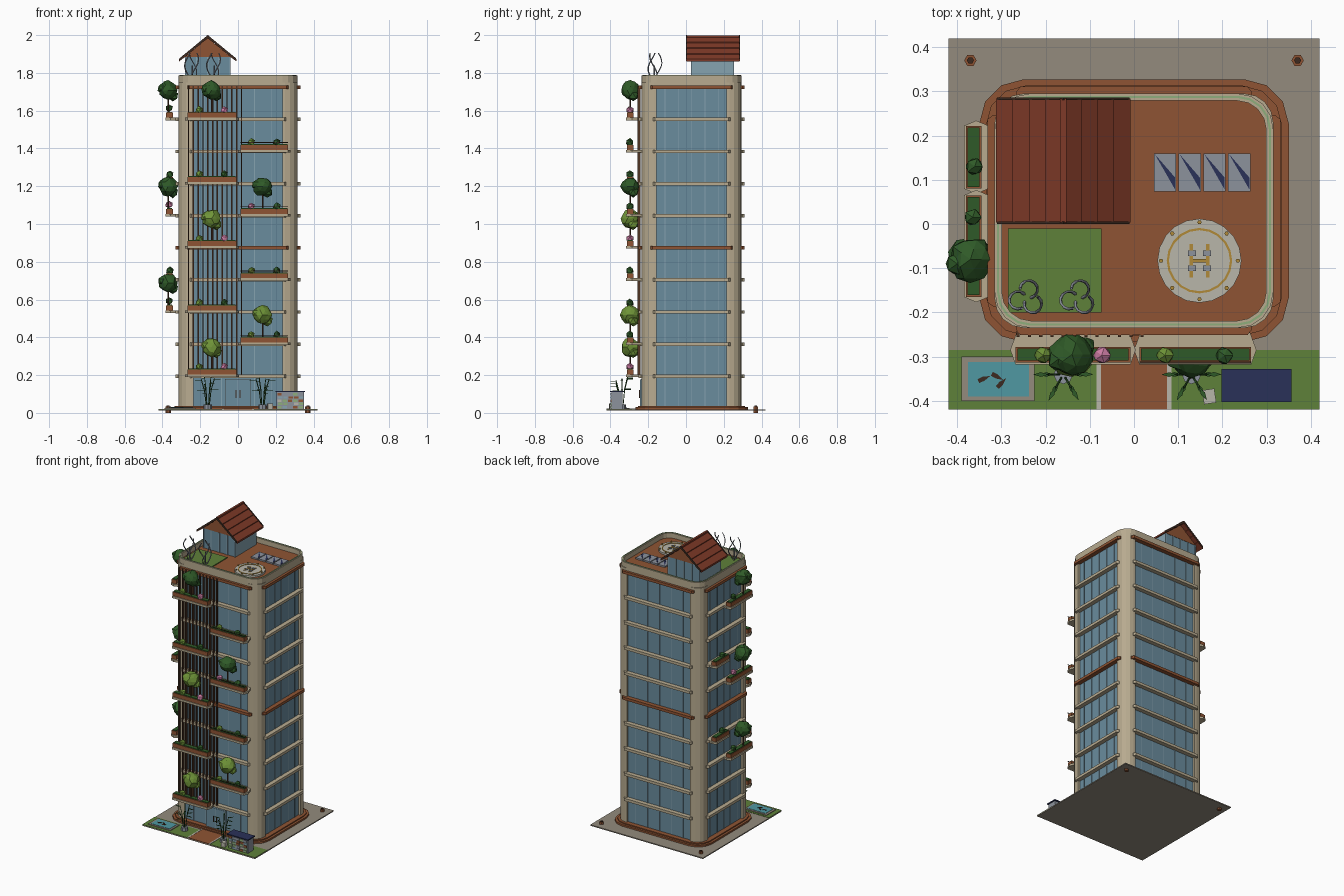
import bpy, bmesh, math, random
from mathutils import Vector, Matrix

if "Cube" in bpy.data.objects:
    bpy.data.objects.remove(bpy.data.objects["Cube"])
random.seed(4)

def mat(name, hexa):
    m = bpy.data.materials.new(name)
    c = [int(hexa[i:i + 2], 16) / 255 for i in (0, 2, 4)]
    m.diffuse_color = [((v + .055) / 1.055) ** 2.4 for v in c] + [1]
    m.use_nodes = True
    m.node_tree.nodes["Principled BSDF"].inputs["Base Color"].default_value = m.diffuse_color
    return m

M = {n: mat(n, h) for n, h in dict(
    beige="B8AB90", glass="6A8C9E", terra="8F5433", red="7F3A28", dark="3C2A20", slat="4E3322",
    lawn="5F813A", paving="938B7D", water="5098A2", navy="2A3158", leaf="2F5A28", light="6F9438",
    pink="CC7CA4", grey="8C929C", gold="B08A38", pale="B9B6AA", frost="86A3B0", sage="8FAE7C").items()}

def finish(name, bm, m):
    bmesh.ops.recalc_face_normals(bm, faces=bm.faces)
    me = bpy.data.meshes.new(name)
    bm.to_mesh(me)
    bm.free()
    me.materials.append(M[m])
    ob = bpy.data.objects.new(name, me)
    bpy.context.collection.objects.link(ob)
    return ob

def prism(name, pts, a, b, m, put=lambda u, v, w: (u, v, w)):
    """Extrude a profile from w=a to w=b; put() maps it to world axes."""
    bm = bmesh.new()
    lo = [bm.verts.new(put(u, v, a)) for u, v in pts]
    hi = [bm.verts.new(put(u, v, b)) for u, v in pts]
    bm.faces.new(lo)
    bm.faces.new(hi)
    for i in range(len(pts)):
        j = (i + 1) % len(pts)
        bm.faces.new((lo[i], lo[j], hi[j], hi[i]))
    return finish(name, bm, m)

def box(name, x0, x1, y0, y1, z0, z1, m):
    return prism(name, [(x0, y0), (x1, y0), (x1, y1), (x0, y1)], z0, z1, m)

def ring(name, outer, inner, z0, z1, m):
    bm = bmesh.new()
    L = [[bm.verts.new((x, y, z)) for x, y in p]
         for p, z in ((outer, z0), (outer, z1), (inner, z1), (inner, z0))]
    n = len(outer)
    for k in range(4):
        A, B = L[k], L[(k + 1) % 4]
        for i in range(n):
            bm.faces.new((A[i], A[(i + 1) % n], B[(i + 1) % n], B[i]))
    return finish(name, bm, m)

def ball(name, x, y, z, r, m, sub=1):
    bm = bmesh.new()
    bmesh.ops.create_icosphere(bm, subdivisions=sub, radius=r)
    for v in bm.verts:
        v.co = v.co * random.uniform(.88, 1.1) + Vector((x, y, z))
    return finish(name, bm, m)

def circle(x, y, r, n):
    return [(x + r * math.cos(2 * math.pi * i / n), y + r * math.sin(2 * math.pi * i / n)) for i in range(n)]

def tube(name, pts, r, m):
    cu = bpy.data.curves.new(name, 'CURVE')
    cu.dimensions = '3D'
    cu.bevel_depth, cu.bevel_resolution = r, 0
    s = cu.splines.new('POLY')
    s.points.add(len(pts) - 1)
    for p, c in zip(s.points, pts):
        p.co = (*c, 1)
    cu.materials.append(M[m])
    ob = bpy.data.objects.new(name, cu)
    bpy.context.collection.objects.link(ob)
    bpy.ops.object.select_all(action='DESELECT')
    ob.select_set(True)
    bpy.context.view_layer.objects.active = ob
    bpy.ops.object.convert(target='MESH')

HX, HY, CY = .315, .265, .03   # tower half sizes and y centre
def rounded(hx, hy, r, n=4):
    pts = []
    for q, (sx, sy) in enumerate(((1, 1), (-1, 1), (-1, -1), (1, -1))):
        for i in range(n + 1):
            a = math.pi / 2 * (q + i / n)
            pts.append((sx * (hx - r) + r * math.cos(a), CY + sy * (hy - r) + r * math.sin(a)))
    return pts

# plot: paving, lawns, path, pool
box("paving", -.42, .42, -.42, .42, .012, .019, "paving")
for s in (-1, 1):
    a, b = sorted((s * .085, s * .42))
    box("lawn", a, b, -.42, -.285, .019, .021, "lawn")
    a, b = sorted((s * .075, s * .085))
    box("path_edge", a, b, -.42, -.26, .019, .024, "pale")
    prism("bollard", circle(s * .37, .37, .014, 6), 0, .034, "terra")
    prism("bollard_cap", circle(s * .37, .37, .008, 6), .034, .038, "dark")
box("path", -.075, .075, -.42, -.26, .019, .023, "terra")
box("pool_rim", -.39, -.225, -.4, -.3, .019, .026, "paving")
box("pool_water", -.375, -.238, -.39, -.312, .02, .028, "water")
for x, y, a in ((-.34, -.35, .4), (-.31, -.345, -.5), (-.3, -.36, .8)):
    prism("fish", [(x + d * math.cos(a + t), y + d * math.sin(a + t))
                   for d, t in ((.016, 0), (.005, 1.6), (.014, 2.8), (.014, 3.5), (.005, 4.7))], .028, .03, "dark")

# tower: plinth, glass core, corner columns
prism("plinth", rounded(.35, .297, .1, 3), .015, .03, "terra")
prism("plinth_step", rounded(.335, .283, .09, 3), .03, .037, "terra")
prism("glass_core", rounded(.302, .252, .06), .03, 1.74, "glass")
arc = [(HX - .065 + .065 * math.cos(i * math.pi / 8), HY - .065 + .065 * math.sin(i * math.pi / 8)) for i in range(5)]
corner = [(HX - .03, HY - .08), (HX, HY - .08)] + arc + [(HX - .08, HY), (HX - .08, HY - .03)]
for sx in (-1, 1):
    for sy in (-1, 1):
        prism("corner_column", corner, .03, 1.75, "beige", lambda u, v, w: (sx * u, CY + sy * v, w))

# floor bands and mullions on the four faces
faces = [(lambda u, v, w, s=s: (u, CY + s * (HY + v), w), .255) for s in (-1, 1)] + \
        [(lambda u, v, w, s=s: (s * (HX + v), CY + u, w), .205) for s in (-1, 1)]
floors = [.193 + .17 * i for i in range(10)]
for put, h in faces:
    for i, z in enumerate(floors):
        t = i in (4, 9)
        e = .012 if t else 0
        prism("floor_band", [(-h - e, -.02), (-h - e, .003), (-h - e + .01, .016), (h + e - .01, .016),
                             (h + e, .003), (h + e, -.02)], z - .008, z + .01, "terra" if t else "beige", put)
    for k in range(-2, 3):
        u = k * h / 2.9
        prism("mullion", [(u - .002, -.02), (u + .002, -.02), (u + .002, -.01), (u - .002, -.01)], .035, 1.73, "frost", put)

# roof deck and parapet
prism("roof_deck", rounded(.306, .256, .075), 1.735, 1.752, "terra")
ring("parapet", rounded(HX, HY, .08), rounded(HX - .016, HY - .016, .066), 1.728, 1.785, "beige")
ring("parapet_trim", rounded(HX - .005, HY - .005, .076), rounded(HX - .01, HY - .01, .071), 1.783, 1.788, "sage")
box("roof_lawn", -.285, -.073, -.2, -.01, 1.75, 1.758, "lawn")

# penthouse with gabled plank roof
box("penthouse", -.277, -.043, .03, .25, 1.75, 1.885, "glass")
along_y = lambda u, v, w: (u, w, v)
prism("gable", [(-.28, 1.885), (-.04, 1.885), (-.16, 1.985)], .028, .252, "terra", along_y)
for x in (-.277, -.22, -.16, -.1, -.043):
    box("penthouse_post", x - .003, x + .003, .026, .254, 1.75, 1.885, "frost")
slope = .122 / .148
for s in (-1, 1):
    for k in range(4):
        a, b = k * .037, (k + 1) * .037 + .004
        za, zb = 1.992 - a * slope, 1.992 - b * slope + .006
        prism("roof_plank", [(-.16 + s * a, za), (-.16 + s * b, zb), (-.16 + s * b, zb - .012), (-.16 + s * a, za - .01)],
              .003, .284, "red", along_y)
    for y in (0, .28):
        prism("bargeboard", [(-.16, 2), (-.16 + s * .15, 1.877), (-.16 + s * .15, 1.864), (-.16, 1.985)],
              y, y + .006, "dark", along_y)
box("ridge_cap", -.167, -.153, .003, .284, 1.985, 1.998, "red")

# solar panels, landing pad, wind turbines
for k in range(4):
    x = .045 + k * .056
    box("solar_frame", x, x + .05, .074, .16, 1.752, 1.762, "grey")
    prism("solar_cell", [(x + .002, .158), (x + .048, .078), (x + .048, .105)], 1.762, 1.764, "navy")
px, py = .148, -.083
prism("landing_pad", circle(px, py, .095, 20), 1.752, 1.764, "pale")
ring("pad_ring", circle(px, py, .074, 20), circle(px, py, .069, 20), 1.762, 1.767, "gold")
for x, y in circle(px, py, .087, 8):
    prism("pad_light", circle(x, y, .005, 6), 1.762, 1.772, "gold")
for s in (-1, 1):
    box("pad_mark", px + s * .019 - .004, px + s * .019 + .004, py - .038, py + .038, 1.763, 1.767, "gold")
    for t in (-1, 1):
        box("pad_block", px + s * .017 - .009, px + s * .017 + .009, py + t * .017 - .006, py + t * .017 + .006, 1.764, 1.77, "grey")
box("pad_mark_bar", px - .015, px + .015, py - .004, py + .004, 1.763, 1.768, "gold")
for cx in (-.243, -.127):
    tube("turbine_mast", [(cx, -.167, 1.755), (cx, -.167, 1.84)], .004, "grey")
    for k in range(3):
        pts = []
        for i in range(9):
            t, a = i / 8, k * 2.094 + i / 8 * 2.2
            r = .04 * math.sin(math.pi * (.08 + .7 * t))
            pts.append((cx + r * math.cos(a), -.167 + r * math.sin(a), 1.76 + .145 * t))
        tube("turbine_blade", pts, .0035, "grey")

# planted balconies
front = lambda u, v, w: (u, CY - HY - v, w)
left = lambda u, v, w: (-HX - v, u, w)
def balcony(put, u0, u1, d, z):
    prism("balcony_slab", [(u0 + .01, -.01), (u0 - .012, d * .6), (u0, d), (u1, d), (u1 + .012, d * .6), (u1 - .01, -.01)],
          z - .004, z + .01, "beige", put)
    rect = lambda e: [(u0 + e, d - .04 + e), (u1 - e, d - .04 + e), (u1 - e, d - .005 - e), (u0 + e, d - .005 - e)]
    prism("planter", rect(0), z + .01, z + .036, "terra", put)
    prism("hedge", rect(.004), z + .036, z + .041, "leaf", put)

def plant(put, u, v, z, m, tree):
    x, y, zz = put(u, v, z)
    if tree:
        prism("trunk", circle(x, y, .005, 5), zz + .03, zz + .14, "slat")
        ball("tree_crown", x, y, zz + .155, .05, m, 2)
        ball("tree_crown_small", x + .025, y + .015, zz + .125, .03, m)
        ball("tree_crown_small", x - .03, y - .01, zz + .165, .028, m)
    else:
        ball("blossom" if m == "pink" else "bush", x, y, zz + .05, .021, m)

for i in range(9):
    z, even = floors[i], i % 2 == 0
    balcony(front, *((-.268, -.008) if even else (.012, .265)), .083, z)
    a, b = (-.205, -.073) if even else (.07, .205)
    plant(front, a, .062, z, "pink" if i == 5 else "light", False)
    plant(front, b, .062, z, "pink" if i in (0, 4, 8) else "leaf", False)
    if i in (0, 1, 4, 5, 8):
        plant(front, -.14 if even else .13, .06, z, "leaf" if i in (5, 8) else "light", True)
    if not even:
        prism("balcony_rail", [(.012, .076), (.265, .076), (.265, .08), (.012, .08)], z + .046, z + .05, "dark", front)
for i in (2, 5, 8):
    balcony(left, -.165, .065, .07, floors[i])
    plant(left, -.08, .055, floors[i], "leaf", True)
    plant(left, .015, .05, floors[i] + .01, "pink" if i == 5 else "leaf", False)
for i in (3, 6):
    balcony(left, .08, .222, .07, floors[i])
    plant(left, .13, .045, floors[i], "leaf", False)

# vertical timber screen
for k in range(12):
    x = -.262 + k * .0255
    box("screen_slat", x - .0035, x + .0035, -.256, -.242, .2, 1.73, "slat")

# entrance
box("door_frame", -.07, .07, -.24, -.222, .03, .18, "frost")
for a in (-.064, .002):
    box("door_leaf", a, a + .062, -.243, -.235, .035, .173, "glass")
    box("door_handle", a + (.052 if a < 0 else .006), a + (.056 if a < 0 else .01), -.248, -.242, .08, .12, "dark")

# patterned garden wall with solar lid
box("garden_wall", .205, .35, -.395, -.335, .02, .11, "grey")
box("solar_lid", .198, .356, -.402, -.328, .11, .117, "navy")
for r in range(5):
    for c in range(5):
        x, z = .208 + c * .028 + (r % 2) * .004, .024 + r * .017
        box("wall_brick", x, x + .023, -.399, -.394, z, z + .013, random.choice(["pale", "frost", "terra", "sage", "grey"]))
crate = box("crate", -.014, .014, -.016, .016, 0, .03, "pale")
crate.matrix_world = Matrix.Translation((.17, -.39, .02)) @ Matrix.Rotation(.15, 4, 'Z')

# bamboo clumps beside the path
for cx in (-.16, .13):
    prism("bamboo_pot", circle(cx, -.34, .022, 8), .02, .045, "grey")
    for k in range(6):
        a, h = k * 1.05, random.uniform(.1, .165)
        dx, dy = .035 * math.cos(a), .035 * math.sin(a)
        tube("bamboo_stem", [(cx + dx * .2, -.34 + dy * .2, .03), (cx + dx * .5, -.34 + dy * .5, .03 + h * .6),
                             (cx + dx, -.34 + dy, .03 + h)], .0025, "leaf")
        for t in (.6, .95):
            x, y, z = cx + dx * t, -.34 + dy * t, .03 + h * t
            prism("bamboo_leaf", [(x, y), (x + dx * .5 - dy * .15, y + dy * .5 + dx * .15), (x + dx, y + dy),
                                  (x + dx * .5 + dy * .15, y + dy * .5 - dx * .15)], z, z + .002, "leaf")
